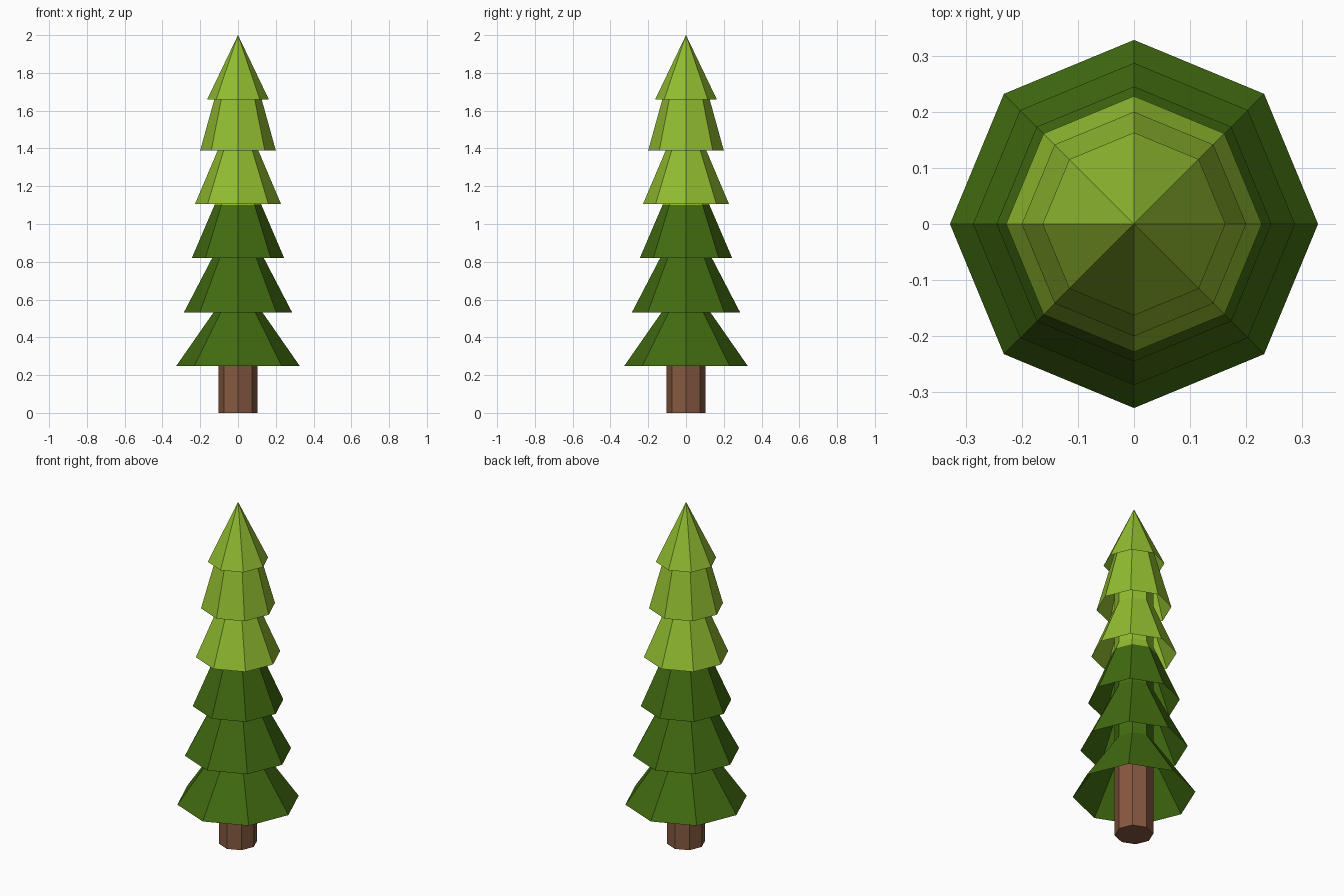
import bpy
import bmesh
from math import cos, sin, pi

cube = bpy.data.objects.get("Cube")
if cube:
    bpy.data.objects.remove(cube)

SIDES = 8
CORE = 0.103         # radius of the trunk and of the stem between tiers
COLOUR_SPLIT = 1.10  # foliage turns light green above this height


def make_material(name, rgb):
    linear = [((c / 255 + 0.055) / 1.055) ** 2.4 for c in rgb]
    mat = bpy.data.materials.new(name)
    mat.use_nodes = True
    mat.diffuse_color = (*linear, 1)
    mat.node_tree.nodes["Principled BSDF"].inputs["Base Color"].default_value = (*linear, 1)
    return mat


bark = make_material("bark brown", (134, 88, 64))
dark = make_material("dark green", (65, 107, 16))
light = make_material("light green", (145, 188, 48))


def lathe(name, profile, materials, cap_bottom=False):
    """Flat-shaded octagonal shell through (radius, z) rings; radius 0 is a tip."""
    bm = bmesh.new()
    rings = []
    for r, z in profile:
        count = SIDES if r else 1
        rings.append([bm.verts.new((r * cos(2 * pi * i / SIDES), r * sin(2 * pi * i / SIDES), z))
                      for i in range(count)])
    for low, high in zip(rings, rings[1:]):
        for i in range(SIDES):
            j = (i + 1) % SIDES
            top = [high[j], high[i]] if len(high) > 1 else [high[0]]
            bm.faces.new([low[i], low[j]] + top)
    if cap_bottom:
        bm.faces.new(rings[0][::-1])
    # Upper foliage takes the second material
    if len(materials) > 1:
        for face in bm.faces:
            face.material_index = int(face.calc_center_median().z > COLOUR_SPLIT)
    mesh = bpy.data.meshes.new(name)
    bm.to_mesh(mesh)
    bm.free()
    for mat in materials:
        mesh.materials.append(mat)
    obj = bpy.data.objects.new(name, mesh)
    bpy.context.collection.objects.link(obj)
    return obj


# Trunk
lathe("trunk", [(CORE, 0), (CORE, 0.57)], [bark], cap_bottom=True)

# Hollow skirts: rim radius, rim height, height where the skirt meets the stem
tiers = [
    (0.328, 0.247, 0.57),
    (0.287, 0.531, 0.885),
    (0.245, 0.819, 1.15),
    (0.228, 1.105, 1.40),
    (0.200, 1.39, 1.74),
]
for n, (rim, base, top) in enumerate(tiers):
    profile = [(rim, base)]
    if base < COLOUR_SPLIT < top:
        t = (COLOUR_SPLIT - base) / (top - base)
        profile.append((rim + (CORE - rim) * t, COLOUR_SPLIT))
    profile.append((CORE, top))
    # Stem reaching up inside the next skirt
    if n + 1 < len(tiers):
        profile.append((CORE, min(tiers[n + 1][2], tiers[-1][2])))
    lathe(f"branch_tier_{n + 1}", profile, [dark, light])

# Pointed crown
lathe("crown", [(0.163, 1.66), (0, 2.0)], [dark, light])
